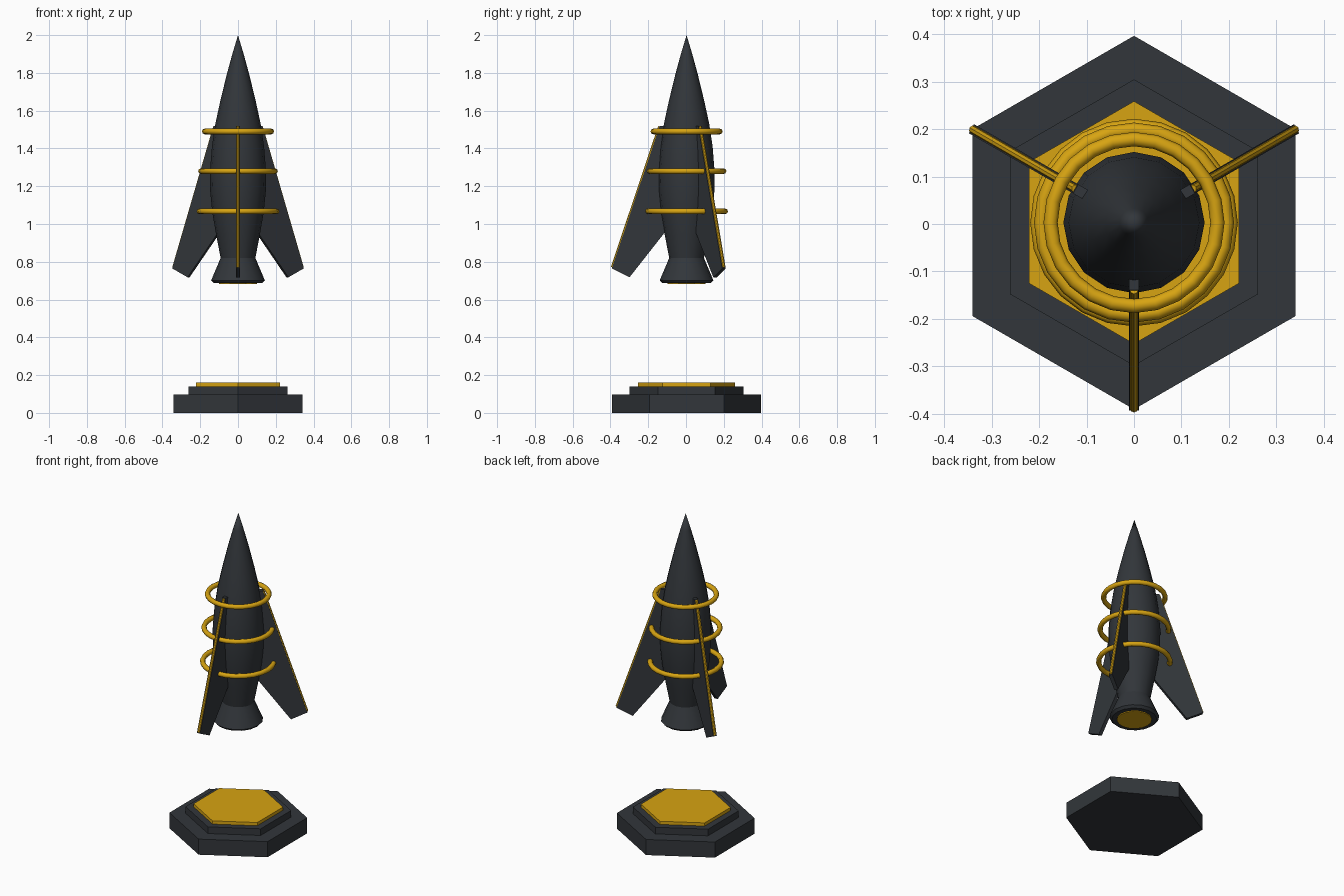
import bpy, bmesh, math
from mathutils import Vector, Matrix

if "Cube" in bpy.data.objects:
    bpy.data.objects.remove(bpy.data.objects["Cube"])

AXIS = Vector((0, 0.003, 0))


def material(name, rgb):
    m = bpy.data.materials.new(name)
    m.diffuse_color = (*rgb, 1)
    m.use_nodes = True
    m.node_tree.nodes["Principled BSDF"].inputs["Base Color"].default_value = m.diffuse_color
    return m


dark = material("charcoal", (0.032, 0.037, 0.043))
gold = material("gold", (0.68, 0.37, 0.006))


def add(name, bm, mat, smooth=None):
    bmesh.ops.recalc_face_normals(bm, faces=bm.faces[:])
    me = bpy.data.meshes.new(name)
    bm.to_mesh(me)
    bm.free()
    ob = bpy.data.objects.new(name, me)
    ob.location = AXIS
    bpy.context.collection.objects.link(ob)
    me.materials.append(mat)
    if smooth:
        bpy.ops.object.select_all(action='DESELECT')
        ob.select_set(True)
        bpy.context.view_layer.objects.active = ob
        bpy.ops.object.shade_smooth_by_angle(angle=math.radians(smooth))
    return ob


def lathe(name, profile, sides, mat, smooth=None, closed=False):
    """Spin (radius, height) points about the vertical axis."""
    bm = bmesh.new()
    start = math.pi / 2
    vs = [bm.verts.new((r * math.cos(start), r * math.sin(start), z)) for r, z in profile]
    pairs = list(zip(vs, vs[1:] + vs[:1])) if closed else list(zip(vs, vs[1:]))
    es = [bm.edges.new(p) for p in pairs]
    bmesh.ops.spin(bm, geom=vs + es, axis=(0, 0, 1), cent=(0, 0, 0),
                   angle=2 * math.pi, steps=sides, use_duplicate=False)
    bmesh.ops.remove_doubles(bm, verts=bm.verts[:], dist=1e-5)
    return add(name, bm, mat, smooth)


def slab(name, radius, z0, z1, mat, sides=6):
    return lathe(name, [(0, z0), (radius, z0), (radius, z1), (0, z1)], sides, mat)


# Stepped hexagonal stand
slab("stand_base", 0.394, 0, 0.098, dark)
slab("stand_step", 0.302, 0.098, 0.14, dark)
slab("stand_plate", 0.256, 0.14, 0.16, gold)

# Rocket hull and engine
lathe("hull", [(0, 2.0), (0.03, 1.9), (0.06, 1.79), (0.094, 1.65), (0.12, 1.53),
               (0.138, 1.41), (0.149, 1.27), (0.147, 1.17), (0.136, 1.06),
               (0.115, 0.94), (0.092, 0.82), (0, 0.82)], 16, dark, 40)
lathe("engine_nozzle", [(0, 0.82), (0.092, 0.82), (0.142, 0.702),
                        (0.128, 0.688), (0, 0.688)], 16, dark, 30)
slab("engine_glow", 0.1, 0.683, 0.70, gold, 16)

# Floating rings
for i, (major, z) in enumerate([(0.176, 1.49), (0.196, 1.28), (0.204, 1.067)]):
    section = [(major + 0.015 * math.cos(a * math.pi / 4),
                z + 0.015 * math.sin(a * math.pi / 4)) for a in range(8)]
    lathe(f"ring_{i + 1}", section, 24, gold, 50, closed=True)

# Three fins, each with a gold leading edge
fin_profile = [(0.09, 1.52), (0.142, 1.52), (0.396, 0.765), (0.302, 0.718),
               (0.118, 0.952), (0.08, 1.0)]
HALF = 0.011
for i, deg in enumerate((-90, 30, 150)):
    turn = Matrix.Rotation(math.radians(deg), 4, 'Z')

    bm = bmesh.new()
    face = bm.faces.new([bm.verts.new((r, -HALF, z)) for r, z in fin_profile])
    out = bmesh.ops.extrude_face_region(bm, geom=[face], use_keep_orig=True)
    moved = [g for g in out["geom"] if isinstance(g, bmesh.types.BMVert)]
    bmesh.ops.translate(bm, verts=moved, vec=(0, 2 * HALF, 0))
    bm.transform(turn)
    add(f"fin_{i + 1}", bm, dark)

    a, b = Vector((0.142, 0, 1.515)), Vector((0.392, 0, 0.77))
    bm = bmesh.new()
    bmesh.ops.create_cone(bm, cap_ends=True, segments=8, radius1=0.009,
                          radius2=0.009, depth=(b - a).length)
    bm.transform(turn @ Matrix.Translation((a + b) / 2)
                 @ (b - a).to_track_quat('Z', 'Y').to_matrix().to_4x4())
    add(f"fin_edge_{i + 1}", bm, gold)
